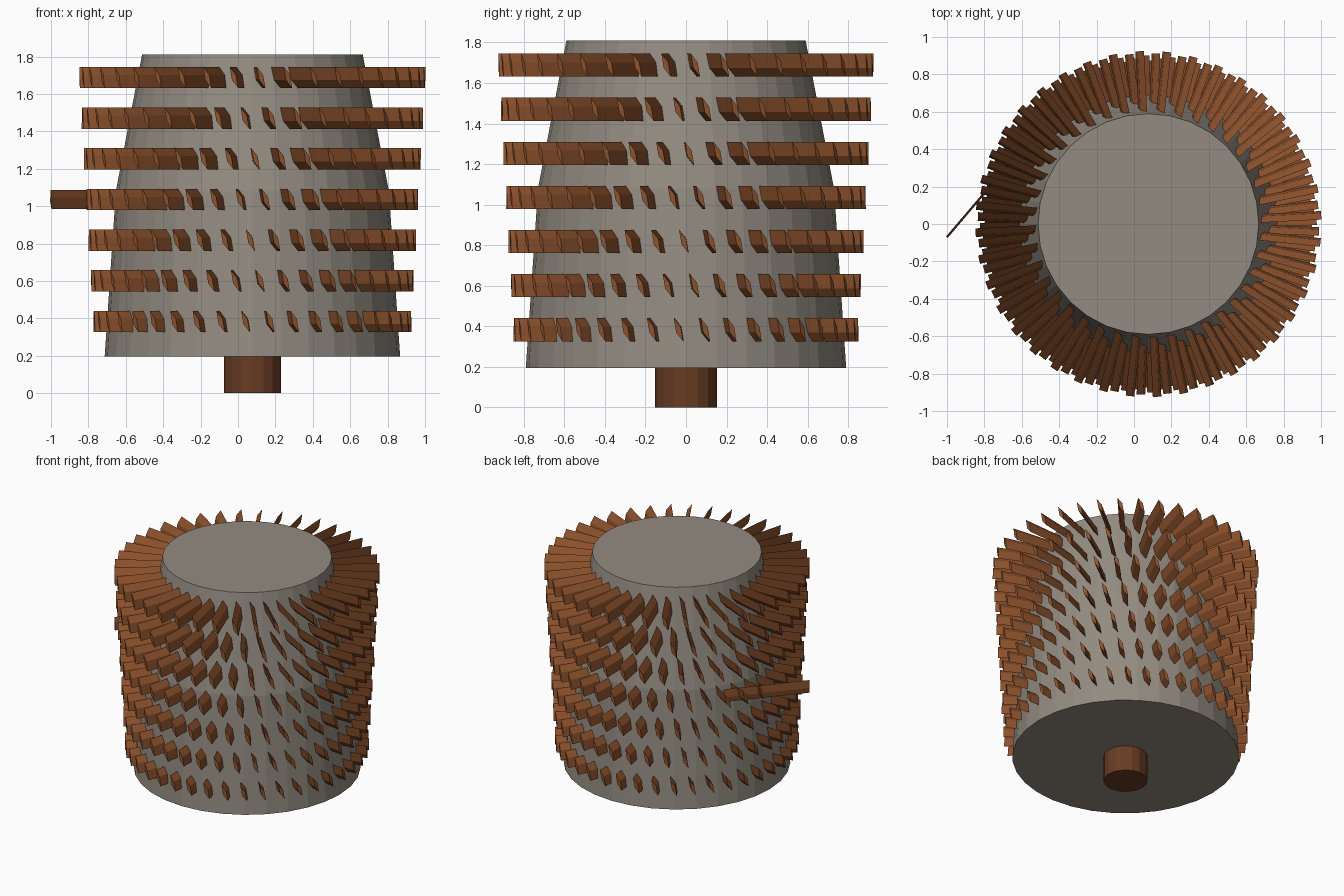
import bpy, bmesh, math
from mathutils import Vector

if "Cube" in bpy.data.objects:
    bpy.data.objects.remove(bpy.data.objects["Cube"])

CX = 0.077          # drum axis sits slightly off centre
ROWS, COUNT = 7, 40
STEP = 2 * math.pi / COUNT


def material(name, r, g, b):
    m = bpy.data.materials.new(name)
    m.diffuse_color = (r, g, b, 1)
    m.use_nodes = True
    m.node_tree.nodes["Principled BSDF"].inputs["Base Color"].default_value = m.diffuse_color
    return m


rust = material("rust_brown", 0.27, 0.085, 0.026)
dark = material("dark_brown", 0.14, 0.045, 0.017)
stone = material("warm_grey", 0.29, 0.26, 0.22)


def finish(bm, name, mat):
    bmesh.ops.recalc_face_normals(bm, faces=bm.faces)
    me = bpy.data.meshes.new(name)
    bm.to_mesh(me)
    bm.free()
    me.materials.append(mat)
    ob = bpy.data.objects.new(name, me)
    bpy.context.collection.objects.link(ob)
    return ob


def lathe(name, profile, sides, mat):
    bm = bmesh.new()
    rings = []
    for r, z in profile:
        rings.append([bm.verts.new((CX + r * math.cos(2 * math.pi * i / sides),
                                    r * math.sin(2 * math.pi * i / sides), z))
                      for i in range(sides)])
    for a, b in zip(rings, rings[1:]):
        for i in range(sides):
            j = (i + 1) % sides
            bm.faces.new((a[i], a[j], b[j], b[i]))
    bm.faces.new(rings[0])
    bm.faces.new(rings[-1])
    return finish(bm, name, mat)


def blade(bm, start, end, section):
    # Prism from start to end; section is (sideways, up) points
    d = (end - start).normalized()
    side = Vector((-d.y, d.x, 0))
    a, b = [[bm.verts.new(p + side * s + Vector((0, 0, h))) for s, h in section]
            for p in (start, end)]
    n = len(section)
    for i in range(n):
        j = (i + 1) % n
        bm.faces.new((a[i], a[j], b[j], b[i]))
    bm.faces.new(a)
    bm.faces.new(b)


def drum_radius(z):
    if z < 1.08:
        return 0.79 + (0.73 - 0.79) * (z - 0.2) / 0.88
    return 0.73 + (0.59 - 0.73) * (z - 1.08) / 0.73


# Tapered drum and the short shaft below it
lathe("drum", [(0.79, 0.195), (0.73, 1.08), (0.59, 1.81)], 32, stone)
lathe("shaft", [(0.153, 0), (0.153, 0.25)], 16, dark)

# Rows of leaning diamond-section blades, each row turned from the last
DIAMOND = [(-0.023, 0.057), (0.011, 0.014), (0.023, -0.057), (-0.011, -0.014)]
bm = bmesh.new()
for row in range(ROWS):
    z = 0.383 + row * 0.2175
    tip = 0.85 + row * 0.0125
    root = drum_radius(z) - 0.05
    for k in range(COUNT):
        a = -math.pi / 2 - 0.044 - 0.4 * STEP * row + k * STEP
        u = Vector((math.cos(a), math.sin(a), 0))
        c = Vector((CX, 0, z))
        blade(bm, c + u * root, c + u * tip, DIAMOND)
finish(bm, "drum_blades", rust)

# Single long blade resting against the back left of the drum
bm = bmesh.new()
blade(bm, Vector((-0.60, 0.40, 1.035)), Vector((-1.0, -0.07, 1.035)),
      [(-0.003, 0.05), (0.006, 0.01), (0.003, -0.05), (-0.006, -0.01)])
finish(bm, "side_blade", rust)
